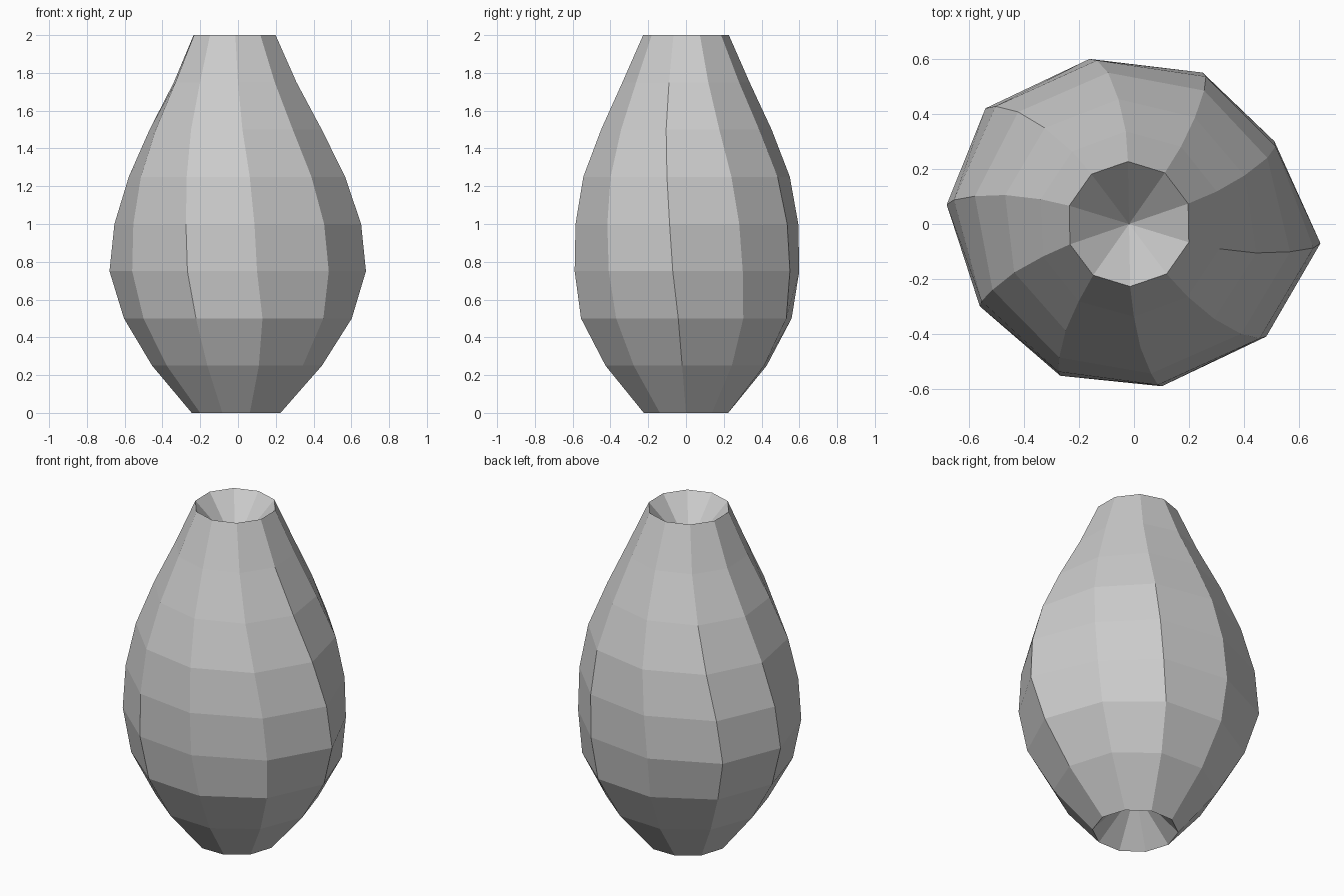
import bpy, bmesh
from math import cos, sin, radians

if "Cube" in bpy.data.objects:
    bpy.data.objects.remove(bpy.data.objects["Cube"])

SIDES = 10
# ring profile: height, radius, twist (deg), lump amount, centre x
RINGS = [
    (0.00, 0.235, 0.0, 0.0, -0.01),
    (0.25, 0.445, -2.6, 0.1, -0.005),
    (0.50, 0.585, -3.9, 0.4, 0.0),
    (0.75, 0.634, -5.9, 1.0, 0.0),
    (1.00, 0.620, -7.6, 0.8, 0.0),
    (1.25, 0.562, -10.0, 0.4, -0.005),
    (1.50, 0.458, -13.0, 0.2, -0.012),
    (1.75, 0.337, -15.5, 0.0, -0.015),
    (2.00, 0.227, -17.0, 0.0, -0.018),
]
# uneven bulge of each column at the belly: radius and angle offsets
LUMP_R = [0.047, -0.042, -0.030, -0.013, 0.050, 0.050, 0.001, -0.021, -0.036, -0.003]
LUMP_A = [0, 0.4, -0.5, 3, 4, 0, -2, -2, -2.4, 1.5]

bm = bmesh.new()

# twisted faceted wall
rings = []
for z, r, twist, lump, cx in RINGS:
    ring = []
    for i in range(SIDES):
        a = radians(i * 360 / SIDES + twist + LUMP_A[i] * lump)
        rr = r + LUMP_R[i] * lump
        ring.append(bm.verts.new((cx + rr * cos(a), rr * sin(a), z)))
    rings.append(ring)
for lo, hi in zip(rings, rings[1:]):
    for i in range(SIDES):
        j = (i + 1) % SIDES
        bm.faces.new((lo[i], lo[j], hi[j], hi[i]))

# sunken cone at each end
for ring, cx, z in ((rings[0], -0.01, 0.25), (rings[-1], -0.018, 1.75)):
    tip = bm.verts.new((cx, 0, z))
    for i in range(SIDES):
        bm.faces.new((ring[i], ring[(i + 1) % SIDES], tip))

bmesh.ops.recalc_face_normals(bm, faces=bm.faces)
mesh = bpy.data.meshes.new("fruit_body")
bm.to_mesh(mesh)
bm.free()
body = bpy.data.objects.new("fruit_body", mesh)
bpy.context.collection.objects.link(body)
